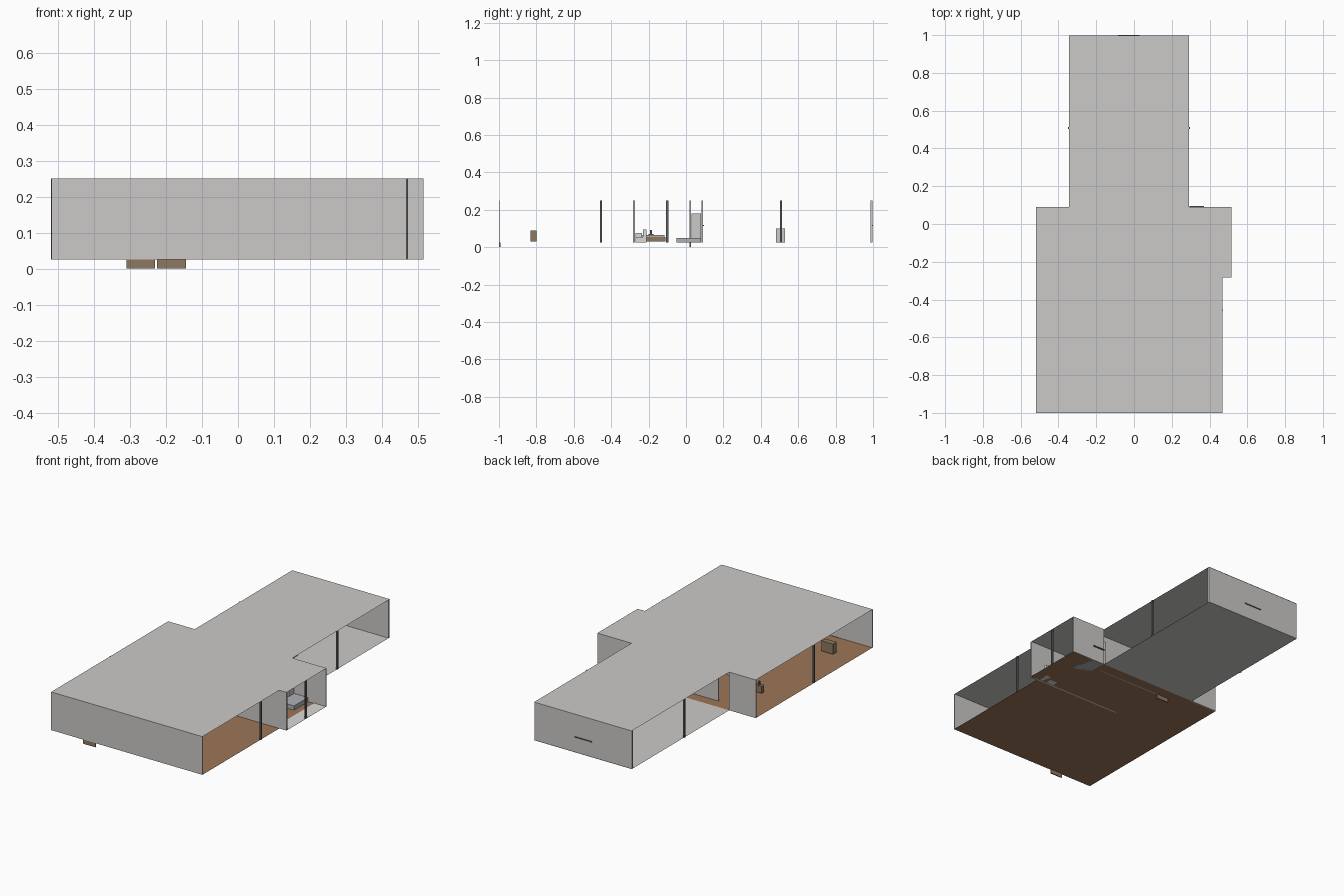
import bpy, bmesh

if "Cube" in bpy.data.objects:
    bpy.data.objects.remove(bpy.data.objects["Cube"])


def material(name, r, g, b):
    m = bpy.data.materials.new(name)
    m.diffuse_color = (r, g, b, 1)
    m.use_nodes = True
    m.node_tree.nodes["Principled BSDF"].inputs["Base Color"].default_value = m.diffuse_color
    return m


PLASTER = material("pale grey plaster", 0.60, 0.59, 0.58)
WOOD = material("brown wood floor", 0.34, 0.18, 0.095)
FURN = material("furniture wood", 0.27, 0.19, 0.12)
FRAME = material("dark grey frame", 0.12, 0.13, 0.14)
WHITE = material("white ceramic", 0.70, 0.70, 0.69)
GREY = material("soft grey fabric", 0.42, 0.44, 0.46)


def finish(name, bm, mat):
    me = bpy.data.meshes.new(name)
    bm.to_mesh(me)
    bm.free()
    me.materials.append(mat)
    ob = bpy.data.objects.new(name, me)
    bpy.context.collection.objects.link(ob)
    return ob


def box(name, x0, x1, y0, y1, z0, z1, mat):
    bm = bmesh.new()
    bmesh.ops.create_cube(bm, size=1)
    for v in bm.verts:
        v.co.x = x1 if v.co.x > 0 else x0
        v.co.y = y1 if v.co.y > 0 else y0
        v.co.z = z1 if v.co.z > 0 else z0
    return finish(name, bm, mat)


def sheet(name, outline, z, mat):
    bm = bmesh.new()
    f = bm.faces.new([bm.verts.new((x, y, z)) for x, y in outline])
    bm.normal_update()
    if f.normal.z < 0:
        f.normal_flip()
    return finish(name, bm, mat)


LO, HI = 0.025, 0.25  # floor and ceiling heights

# Ceiling and floors are thin sheets
MAIN = [(-0.518, -1), (0.468, -1), (0.468, -0.278), (0.515, -0.278), (0.515, 0.09)]
HALL = [(0.292, 0.09), (0.292, 0.998), (-0.345, 0.998), (-0.345, 0.09)]
sheet("ceiling", MAIN + HALL + [(-0.518, 0.09)], HI, PLASTER)
sheet("main_floor", MAIN + [(-0.518, 0.09)], LO, WOOD)
sheet("hall_floor", HALL, LO, PLASTER)
sheet("side_tile_floor", [(0.44, -0.275), (0.515, -0.275), (0.515, 0.085), (0.44, 0.085)],
      LO + 0.002, WHITE)

# Walls all run across the building; the long sides are open
for name, x0, x1, y0, y1 in [
    ("front_wall", -0.518, 0.468, -1.0, -0.996),
    ("back_wall", -0.345, 0.292, 0.986, 0.996),
    ("left_shoulder_wall", -0.518, -0.345, 0.082, 0.09),
    ("right_shoulder_wall", 0.292, 0.515, 0.082, 0.09),
    ("bath_front_wall", -0.1, 0.515, -0.284, -0.274),
    ("hall_entry_wall", -0.23, 0.27, 0.02, 0.028),
]:
    box(name, x0, x1, y0, y1, LO, HI, PLASTER)

# Slim mullions in the open sides
for name, x, y in [("main_left_post", -0.516, -0.455), ("main_right_post", 0.468, -0.455),
                   ("hall_left_post", -0.345, 0.508), ("hall_right_post", 0.292, 0.508),
                   ("bath_post", 0.511, -0.1)]:
    box(name, x - 0.004, x + 0.004, y - 0.006, y + 0.006, LO, HI, FRAME)

# Door plates reaching below the floor
box("front_door_plate", -0.31, -0.23, -0.999, -0.993, 0, 0.026, FURN)
box("inner_door_plate", -0.225, -0.145, 0.02, 0.026, 0, 0.026, FURN)

# Rails on the rear walls
box("back_rail", -0.085, 0.03, 0.995, 1.0, 0.112, 0.118, FRAME)
box("shoulder_rail", 0.295, 0.37, 0.09, 0.096, 0.112, 0.118, FRAME)

# Furniture
box("front_cabinet", -0.40, -0.325, -0.832, -0.798, 0.03, 0.09, FURN)
box("small_chest", -0.37, -0.325, -0.20, -0.175, 0.03, 0.07, FURN)
box("chest_lamp", -0.352, -0.342, -0.193, -0.183, 0.07, 0.092, FRAME)
box("bed_base", -0.06, 0.07, -0.265, -0.11, 0.03, 0.055, FURN)
box("mattress", -0.055, 0.065, -0.262, -0.115, 0.055, 0.065, GREY)
box("low_bench", 0.30, 0.40, -0.05, 0.08, LO, 0.05, GREY)
box("tall_cupboard", 0.27, 0.31, 0.03, 0.08, LO, 0.18, PLASTER)
box("hall_counter", -0.06, 0.02, 0.48, 0.53, LO, 0.10, PLASTER)
box("basin_unit", 0.36, 0.41, -0.27, -0.235, LO, 0.075, WHITE)
box("toilet_seat", 0.43, 0.455, -0.27, -0.21, LO, 0.055, WHITE)
box("toilet_tank", 0.427, 0.458, -0.23, -0.21, LO, 0.095, WHITE)
